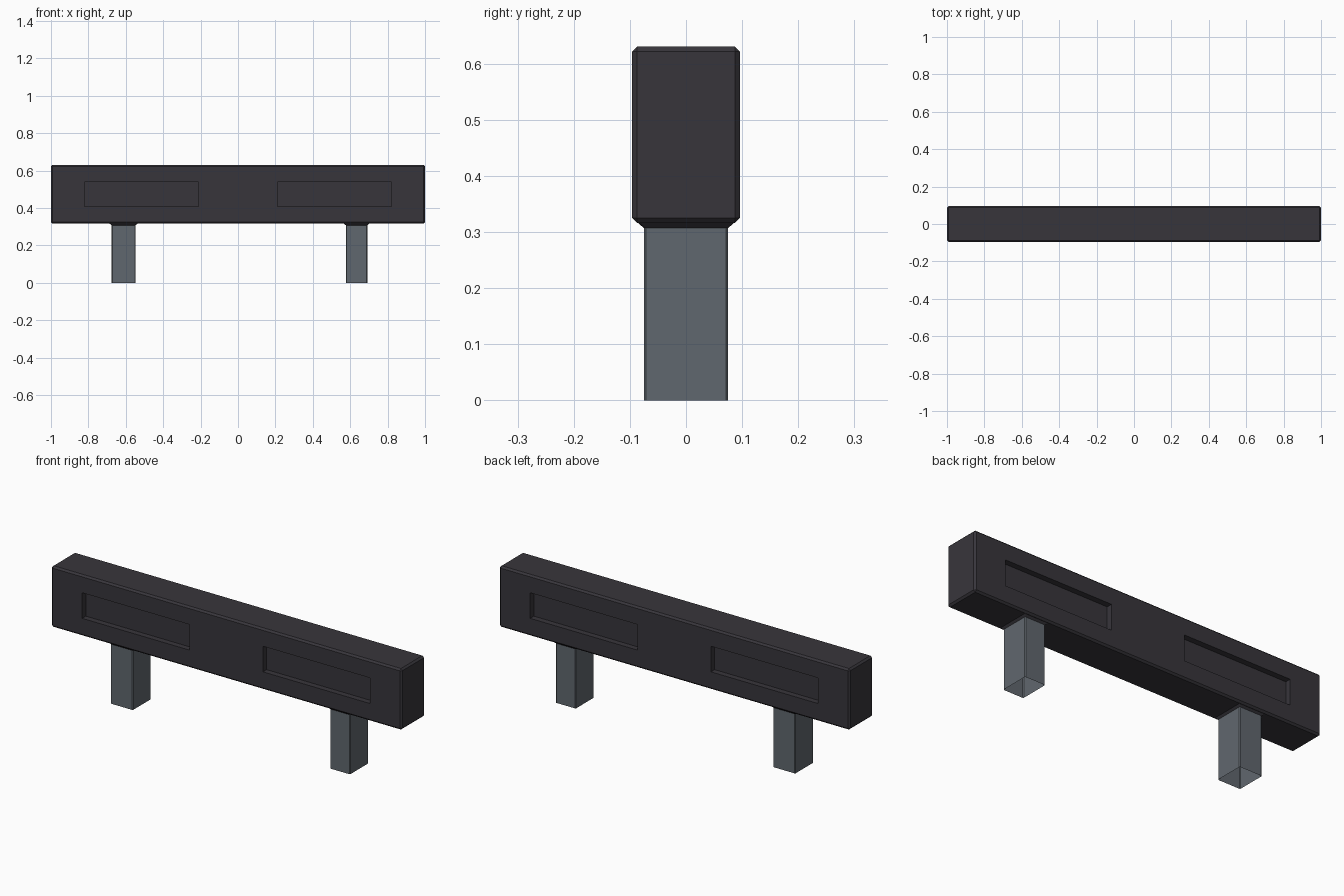
import bpy, bmesh
from mathutils import Matrix, Vector

if "Cube" in bpy.data.objects:
    bpy.data.objects.remove(bpy.data.objects["Cube"])


def material(name, rgb):
    m = bpy.data.materials.new(name)
    m.diffuse_color = (*rgb, 1)
    m.use_nodes = True
    m.node_tree.nodes["Principled BSDF"].inputs["Base Color"].default_value = m.diffuse_color
    return m


charcoal = material("charcoal", (0.039, 0.036, 0.044))
grey = material("slate grey", (0.118, 0.136, 0.156))


def make_object(name, bm, mats):
    bmesh.ops.recalc_face_normals(bm, faces=bm.faces)
    me = bpy.data.meshes.new(name)
    bm.to_mesh(me)
    bm.free()
    for m in mats:
        me.materials.append(m)
    ob = bpy.data.objects.new(name, me)
    bpy.context.collection.objects.link(ob)
    return ob


def box(name, lo, hi, mats, bevel=0):
    lo, hi = Vector(lo), Vector(hi)
    bm = bmesh.new()
    bmesh.ops.create_cube(bm, size=1, matrix=Matrix.Translation((lo + hi) / 2)
                          @ Matrix.Diagonal((*(hi - lo), 1)))
    if bevel:
        bmesh.ops.bevel(bm, geom=bm.edges[:], offset=bevel, segments=1,
                        affect='EDGES', profile=0.5)
    return make_object(name, bm, mats)


# Long chamfered beam
BOTTOM = 0.316
beam = box("beam", (-1, -0.096, BOTTOM), (1, 0.096, 0.631), [charcoal], 0.009)

# Rectangular recesses, two on the front and two on the back
DEPTH = 0.03
for side in (-1, 1):
    for end in (-1, 1):
        xs = sorted((end * 0.21, end * 0.822))
        ys = sorted((side * (0.096 - DEPTH), side * 0.2))
        cutter = box("recess_cutter", (xs[0], ys[0], 0.408), (xs[1], ys[1], 0.54), [charcoal])
        cutter.hide_render = True
        mod = beam.modifiers.new("recess", 'BOOLEAN')
        mod.operation = 'DIFFERENCE'
        mod.solver = 'EXACT'
        mod.object = cutter
        bpy.context.view_layer.objects.active = beam
        bpy.ops.object.modifier_apply(modifier=mod.name)
        bpy.data.objects.remove(cutter)


# Hollow legs, open underneath, flaring into a dark collar below the beam
def leg(name, x0, x1):
    cx, hx, hy, c = (x0 + x1) / 2, (x1 - x0) / 2, 0.075, 0.004
    bm = bmesh.new()
    rings = []
    for z, grow in ((0, 0), (0.307, 0), (BOTTOM + 0.001, 0.011)):
        a, b = hx + grow, hy + grow
        pts = [(a, -b + c), (a, b - c), (a - c, b), (-a + c, b),
               (-a, b - c), (-a, -b + c), (-a + c, -b), (a - c, -b)]
        rings.append([bm.verts.new((cx + x, y, z)) for x, y in pts])
    for level, (lo, hi) in enumerate(zip(rings, rings[1:])):
        for i in range(8):
            j = (i + 1) % 8
            bm.faces.new((lo[i], lo[j], hi[j], hi[i])).material_index = level
    make_object(name, bm, [grey, charcoal])


leg("left_leg", -0.676, -0.548)
leg("right_leg", 0.577, 0.692)
